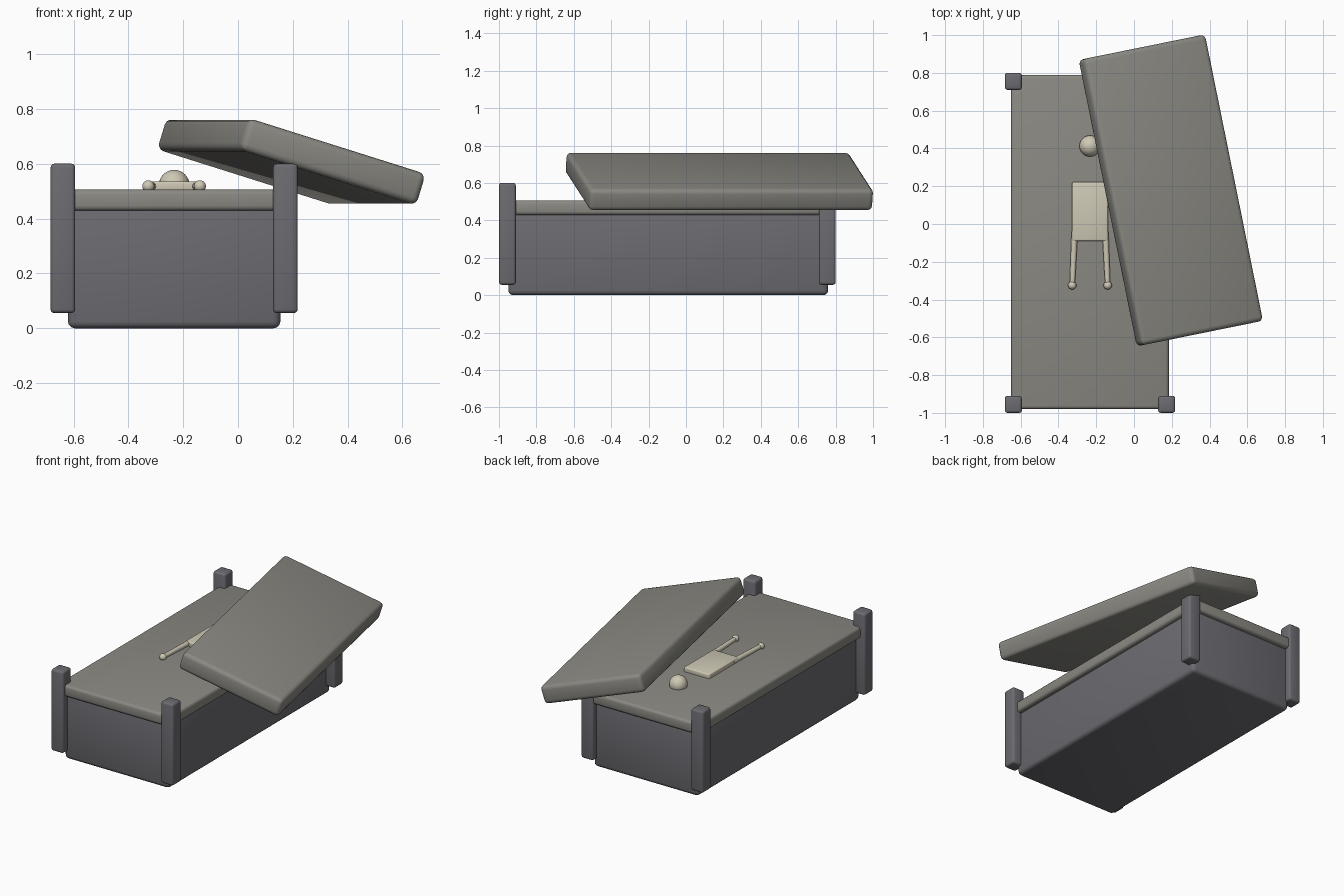
import bpy
from math import radians
from mathutils import Vector

if "Cube" in bpy.data.objects:
    bpy.data.objects.remove(bpy.data.objects["Cube"])


def material(name, color):
    m = bpy.data.materials.new(name)
    m.diffuse_color = (*color, 1)
    m.use_nodes = True
    m.node_tree.nodes["Principled BSDF"].inputs["Base Color"].default_value = m.diffuse_color
    return m


DARK = material("dark_stone", (0.15, 0.147, 0.165))
STONE = material("pale_stone", (0.255, 0.25, 0.225))
BONE = material("bone", (0.62, 0.58, 0.46))


def finish(name, mat):
    ob = bpy.context.object
    ob.name = name
    ob.data.materials.append(mat)
    bpy.ops.object.shade_smooth_by_angle(angle=radians(40))
    return ob


def box(name, center, size, bevel, mat, rot=(0, 0, 0)):
    bpy.ops.mesh.primitive_cube_add(size=1, location=center, rotation=rot)
    bpy.context.object.scale = size
    bpy.ops.object.transform_apply(location=False, rotation=False, scale=True)
    mod = bpy.context.object.modifiers.new("round_edges", 'BEVEL')
    mod.width = bevel
    mod.segments = 3
    bpy.ops.object.modifier_apply(modifier=mod.name)
    return finish(name, mat)


def ball(name, center, r, mat):
    bpy.ops.mesh.primitive_uv_sphere_add(segments=24, ring_count=16, radius=r, location=center)
    return finish(name, mat)


def rod(name, a, b, r1, r2, mat):
    a, b = Vector(a), Vector(b)
    d = b - a
    bpy.ops.mesh.primitive_cone_add(vertices=16, radius1=r1, radius2=r2, depth=d.length,
                                    location=(a + b) / 2,
                                    rotation=d.to_track_quat('Z', 'Y').to_euler())
    return finish(name, mat)


CX, CY = -0.233, -0.095

# Tomb chest and the slab on top of it
box("chest", (CX, CY, 0.225), (0.775, 1.71, 0.45), 0.025, DARK)
box("chest_rim", (CX, CY, 0.4675), (0.836, 1.77, 0.077), 0.018, STONE)

# Corner posts
for sx, side in ((-1, "left"), (1, "right")):
    for sy, end in ((-1, "front"), (1, "back")):
        box(f"{end}_{side}_post", (CX + sx * 0.406, CY - 0.005 + sy * 0.855, 0.328),
            (0.09, 0.09, 0.545), 0.014, DARK)

# Lid pushed aside and tilted
box("lid", (0.195, 0.178, 0.608), (0.691, 1.547, 0.12), 0.025, STONE, (0, 0.3, 0.2))

# Remains lying on the slab
box("ribcage", (CX, 0.066, 0.517), (0.19, 0.312, 0.038), 0.008, BONE)
ball("skull", (CX, 0.413, 0.522), 0.056, BONE)
for s, side in ((-1, "left"), (1, "right")):
    foot = (CX + s * 0.094, -0.325, 0.518)
    rod(f"{side}_leg_bone", (CX + s * 0.081, -0.04, 0.518), foot, 0.017, 0.014, BONE)
    ball(f"{side}_foot", foot, 0.022, BONE)
